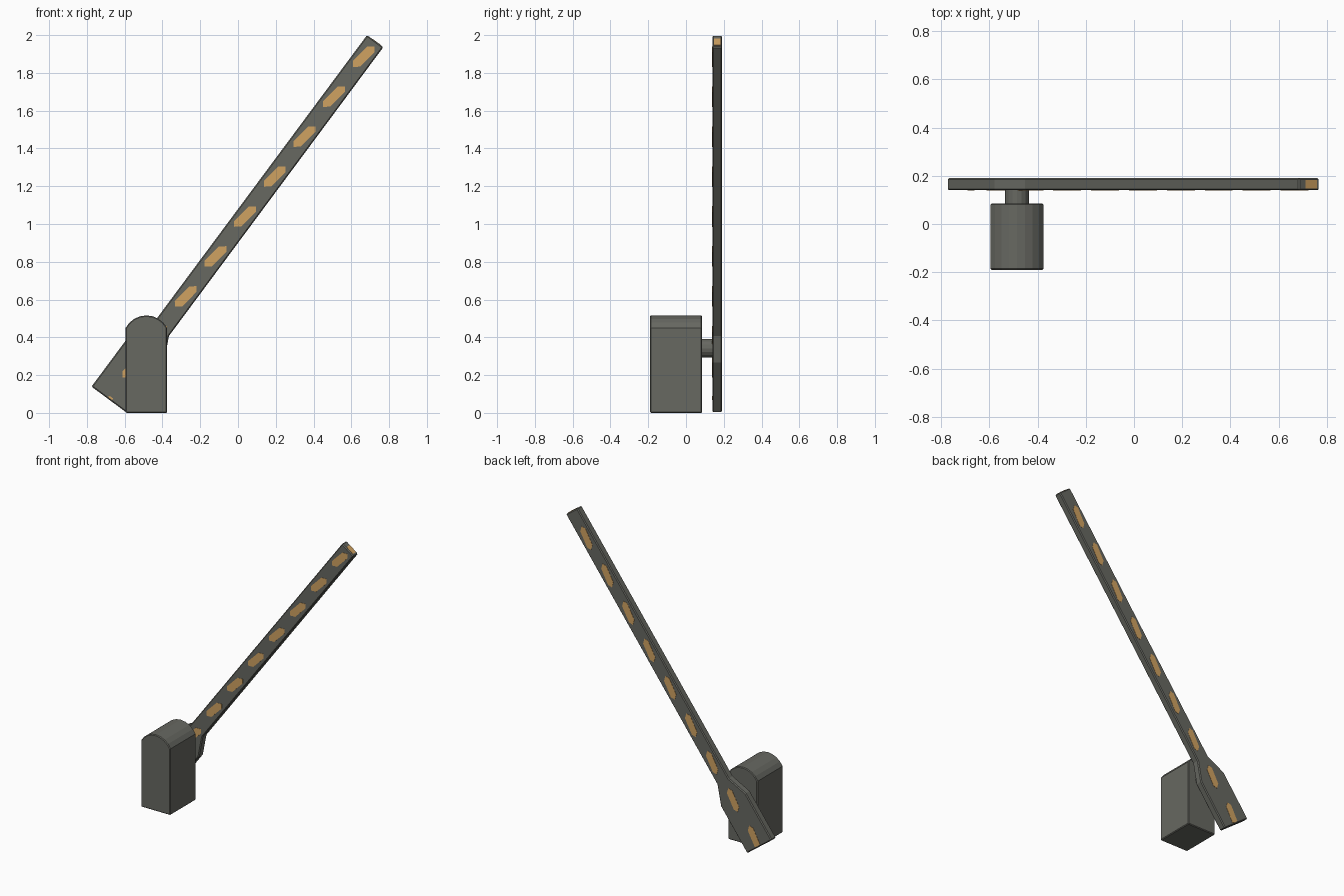
import bpy, bmesh, math
from mathutils import Vector

cube = bpy.data.objects.get("Cube")
if cube:
    bpy.data.objects.remove(cube, do_unlink=True)


def material(name, colour):
    mat = bpy.data.materials.new(name)
    mat.use_nodes = True
    mat.diffuse_color = (*colour, 1)
    mat.node_tree.nodes["Principled BSDF"].inputs["Base Color"].default_value = (*colour, 1)
    return mat


grey = material("warm_dark_grey", (0.135, 0.138, 0.12))
orange = material("marker_orange", (0.63, 0.36, 0.12))


def prism(name, outline, y0, y1, mat, bevel=0.0):
    """Extrude an x-z outline from y0 to y1."""
    bm = bmesh.new()
    face = bm.faces.new([bm.verts.new((x, y0, z)) for x, z in outline])
    ext = bmesh.ops.extrude_face_region(bm, geom=[face])
    verts = [g for g in ext["geom"] if isinstance(g, bmesh.types.BMVert)]
    bmesh.ops.translate(bm, verts=verts, vec=(0, y1 - y0, 0))
    bmesh.ops.recalc_face_normals(bm, faces=bm.faces)
    mesh = bpy.data.meshes.new(name)
    bm.to_mesh(mesh)
    bm.free()
    mesh.materials.append(mat)
    obj = bpy.data.objects.new(name, mesh)
    bpy.context.collection.objects.link(obj)
    if bevel:
        mod = obj.modifiers.new("edge_bevel", "BEVEL")
        mod.width = bevel
        mod.segments = 1
        mod.limit_method = "ANGLE"
        mod.angle_limit = math.radians(40)
    return obj


# Housing: upright block with a shallow arched top
cx, half, shoulder, rise = -0.485, 0.11, 0.45, 0.066
radius = (half ** 2 + rise ** 2) / (2 * rise)
sweep = math.asin(half / radius)
outline = [(cx - half, 0), (cx + half, 0)]
for i in range(9):
    a = sweep * (1 - i / 4)
    outline.append((cx + radius * math.sin(a),
                    shoulder + rise - radius + radius * math.cos(a)))
prism("housing", outline, -0.19, 0.085, grey, 0.005)

# Pivot axle between housing and arm
axle = [(cx + 0.05 * math.cos(i * math.tau / 16),
         0.342 + 0.05 * math.sin(i * math.tau / 16)) for i in range(16)]
prism("pivot_axle", axle, 0.07, 0.15, grey)

# Arm: narrow boom with a wide counterweight end
base = Vector((-0.6825, 0.07))
along = Vector((0.596, 0.803)).normalized()
across = Vector((along.y, -along.x))
length = 2.364
front, back = 0.14, 0.19


def on_arm(points):
    return [tuple(base + along * t + across * v) for t, v in points]


side = [(0, 0.116), (0.33, 0.116), (0.46, 0.0535), (length, 0.0535)]
arm = side + [(t, -v) for t, v in reversed(side)]
prism("barrier_arm", on_arm(arm), front, back, grey, 0.006)

# Slanted orange markers on both faces of the arm
half_marker = [(-0.078, -0.014), (-0.055, 0.016), (0.054, 0.032)]
marker = half_marker + [(-t, -v) for t, v in half_marker]
spacing = 0.2636


def add_marker(name, centre, flip, y0, y1):
    pts = [(max(centre + t, 0.008), flip * v) for t, v in marker]
    prism(name, on_arm(pts), y0, y1, orange)


for i in range(9):
    front_t = 0.215 if i == 8 else 2.262 - i * spacing
    add_marker(f"front_marker_{i + 1}", front_t, 1, front - 0.0015, front + 0.002)
    add_marker(f"back_marker_{i + 1}", 2.175 - i * spacing, -1, back - 0.002, back + 0.0015)

# Marker on the tip of the arm
tip = [(length - 0.002, -0.02), (length - 0.002, 0.038),
       (length + 0.0015, 0.038), (length + 0.0015, -0.02)]
prism("tip_marker", on_arm(tip), 0.148, 0.183, orange)

# Small marker at the lower end
end = [(0.008, -0.015), (0.008, 0.015), (0.018, 0.012), (0.018, -0.008)]
prism("lower_end_marker", on_arm(end), front - 0.0015, front + 0.002, orange)
